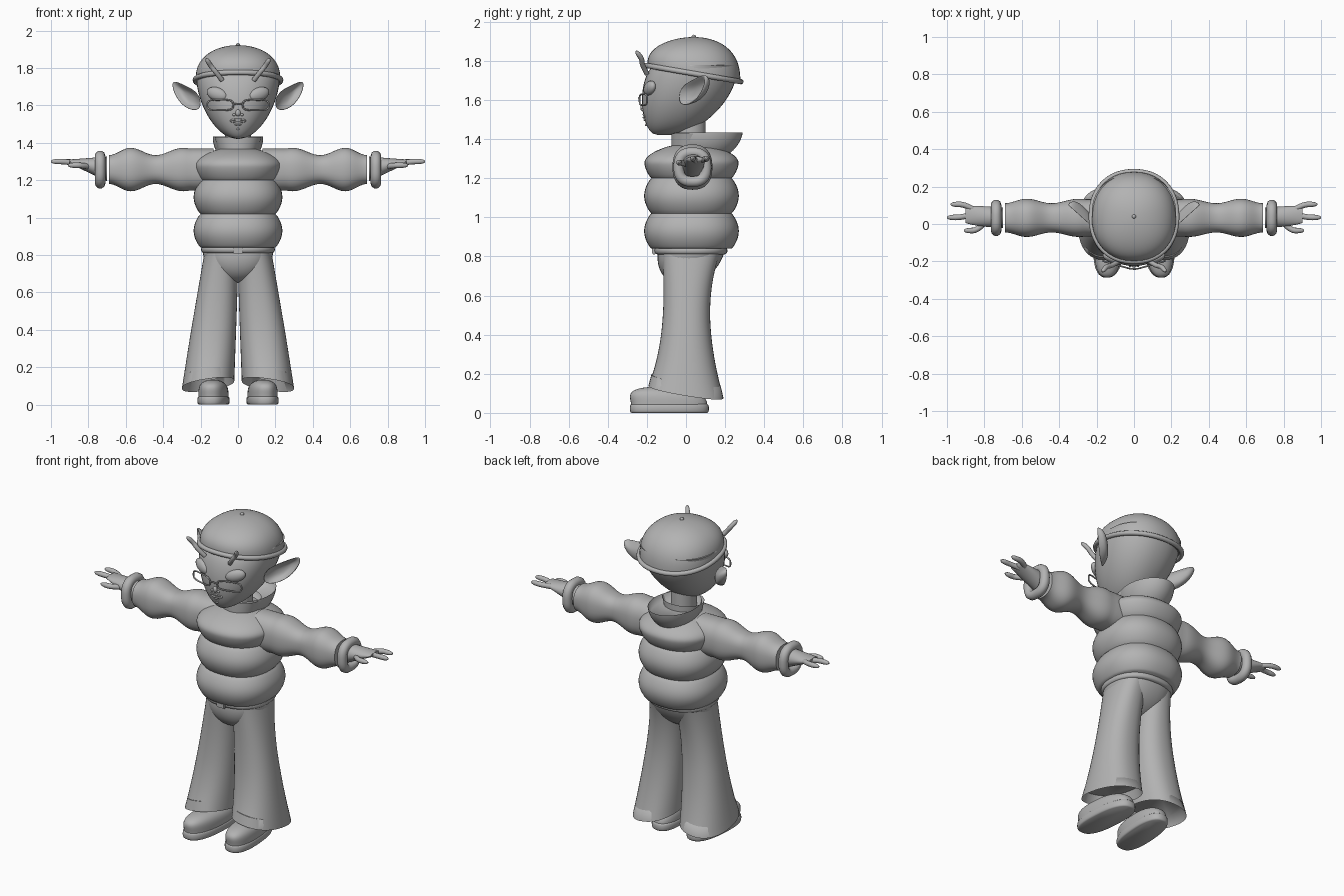
import bpy, bmesh, math
from math import sin, pi, sqrt
from mathutils import Vector, Matrix

if "Cube" in bpy.data.objects:
    bpy.data.objects.remove(bpy.data.objects["Cube"], do_unlink=True)

clay = bpy.data.materials.new("grey_clay")
clay.use_nodes = True
grey = (0.45, 0.45, 0.45, 1)
clay.diffuse_color = grey
clay.node_tree.nodes["Principled BSDF"].inputs["Base Color"].default_value = grey


def add_object(name, data, mirror):
    ob = bpy.data.objects.new(name, data)
    bpy.context.collection.objects.link(ob)
    data.materials.append(clay)
    if mirror:
        ob.modifiers.new("Mirror", "MIRROR").use_mirror_merge = False
    return ob


def add_mesh(name, bm, mirror=False):
    bmesh.ops.recalc_face_normals(bm, faces=bm.faces)
    mesh = bpy.data.meshes.new(name)
    bm.to_mesh(mesh)
    bm.free()
    ob = add_object(name, mesh, mirror)
    bpy.ops.object.select_all(action="DESELECT")
    ob.select_set(True)
    bpy.context.view_layer.objects.active = ob
    bpy.ops.object.shade_smooth_by_angle(angle=math.radians(75))
    return ob


def oval(radius_a, radius_b, count=40, power=2.2):
    """Points of a superellipse."""
    points = []
    for i in range(count):
        c, s = math.cos(math.tau * i / count), sin(math.tau * i / count)
        points.append((radius_a * math.copysign(abs(c) ** (2 / power), c),
                       radius_b * math.copysign(abs(s) ** (2 / power), s)))
    return points


def loft(name, section, axis="Z", power=2.2, mirror=False, steps=24, warp=None, recess=None):
    """section(t) gives position on the axis, centre a and b, radius a and b."""
    bm, loops = bmesh.new(), []
    for step in range(steps + 1):
        along, a, b, radius_a, radius_b = section(step / steps)
        loop = []
        for u, v in oval(max(radius_a, .002), max(radius_b, .002), power=power):
            co = Vector((a + u, b + v, along) if axis == "Z" else (along, a + u, b + v))
            loop.append(bm.verts.new(warp(co) if warp else co))
        loops.append(loop)
    for low, high in zip(loops, loops[1:]):
        for i in range(len(low)):
            bm.faces.new((low[i - 1], low[i], high[i], high[i - 1]))
    first = bm.faces.new(loops[0])
    bm.faces.new(loops[-1])
    if recess:
        bm.normal_update()
        bmesh.ops.inset_region(bm, faces=[first], thickness=.015)
        bmesh.ops.translate(bm, verts=first.verts[:], vec=(0, 0, recess))
    return add_mesh(name, bm, mirror)


def tube(name, points, radius, cyclic=False, mirror=False):
    """A round tube; open tubes get a rounded far end."""
    points = [Vector(p) for p in points]
    if not cyclic:
        points.insert(-1, points[-1].lerp(points[-2], .15))
    curve = bpy.data.curves.new(name, "CURVE")
    curve.dimensions, curve.bevel_depth, curve.bevel_resolution = "3D", radius, 3
    curve.use_fill_caps, curve.resolution_u = True, 6
    spline = curve.splines.new("NURBS")
    spline.points.add(len(points) - 1)
    for target, co in zip(spline.points, points):
        target.co = (*co, 1)
        target.radius = 1
    if not cyclic:
        spline.points[-1].radius = .3
    spline.order_u, spline.use_endpoint_u, spline.use_cyclic_u = 3, not cyclic, cyclic
    return add_object(name, curve, mirror)


def ball(name, centre, radii, yaw=0, roll=0, mirror=False):
    bm = bmesh.new()
    bmesh.ops.create_uvsphere(bm, u_segments=24, v_segments=14, radius=1)
    bm.transform(Matrix.Translation(centre) @ Matrix.Rotation(yaw, 4, "Z")
                 @ Matrix.Rotation(roll, 4, "Y") @ Matrix.Diagonal((*radii, 1)))
    return add_mesh(name, bm, mirror)


# Padded jacket: three puffs, rounded off at the shoulders
def jacket(t):
    puff = abs(sin(3 * pi * t)) ** .8
    shoulder = sqrt(1 - max(0, 5 * t - 4) ** 2)
    radius = (.2 + .037 * puff) * shoulder
    return .84 + .54 * t, 0, .028, radius, radius + .005 * shoulder


# Sleeves: two puffs each, ending in a rolled cuff
def sleeve(t):
    puff = sin(math.tau * max(t, .2)) ** 2
    return .13 + .68 * t - .12 * t * t, .033, 1.257, .078 + .024 * puff, .077 + .039 * puff


loft("jacket", jacket, power=2.3, steps=60)
loft("sleeves", sleeve, axis="X", power=2.4, mirror=True, steps=36)
tube("cuffs", [(.737, .033 + u, 1.257 + v) for u, v in oval(.07, .074, power=2.6)],
     .028, cyclic=True, mirror=True)


# Hood hanging behind, collar and neck
def hood(t):
    droop = sqrt(1 - .6 * t * t)
    return 1.433 - .12 * t, 0, .11 - .02 * t, .135 * droop, .18 * droop


loft("hood", hood, power=2, recess=-.04)
loft("collar", lambda t: (1.43 - .09 * t, 0, .025, .125 - .025 * t, .1), power=2, recess=-.04)
loft("neck", lambda t: (1.33 + .2 * t, 0, .02, .07, .08), power=2, steps=4)

# Hands with two fingers and a thumb
loft("palms", lambda t: (.7 + .2 * t, .033 + .015 * t, 1.26 + .04 * t, .055 - .012 * t ** 4, .066 - .055 * t),
     axis="X", power=2, mirror=True, steps=12)
for name, x, y, z in (("outer_fingers", .98, .105, 1.3), ("long_fingers", 1, .035, 1.3), ("thumbs", .91, -.035, 1.28)):
    tube(name, [(x - .13, .04 + y * .3, z - .01), (x - .08, y, z), (x, y, z)], .015, mirror=True)


# Flared trousers with a hem that dips outward and back
def hem(co):
    weight = max(0, 1 - max(0, co.z - .1) / .3)
    return co - weight * Vector((0, 0, .17 * co.y + .15 * (co.x - .14)))


def trouser_leg(t):
    return .11 + .73 * t, .16 - .075 * t, .03 * t ** 4, .14 - .05 * t, .12 + .2 * (t - .6) ** 2


def trouser_hips(t):
    radius = .19 * sqrt(1 - (1 - t) ** 2)
    return .65 + .19 * t, 0, .04 * t - .01, radius, .9 * radius


loft("trouser_legs", trouser_leg, power=2.3, mirror=True, warp=hem, recess=.06)
loft("trouser_hips", trouser_hips, power=2.3)


# Belt and buckle
def belt(t):
    bulge = .017 * sin(pi * t) ** .4
    return .81 + .04 * t, 0, .025, .18 + bulge, .17 + bulge


loft("belt", belt, power=2.3, steps=10)
bm = bmesh.new()
bmesh.ops.create_cube(bm, size=1, matrix=Matrix.Translation((0, -.163, .83)) @ Matrix.Diagonal((.056, .02, .042, 1)))
bmesh.ops.bevel(bm, geom=bm.edges[:], offset=.005, segments=2, affect="EDGES")
add_mesh("belt_buckle", bm)


# Shoes, toes turned slightly out
def splay(co):
    return co - Vector((.07 * co.y, 0, 0))


def sole(t):
    bulge = .008 * sin(pi * t) ** .4
    return .045 * t, .125, -.085, .076 + bulge, .194 + bulge


def shoe_upper(t):
    dome = sqrt(1 - t ** 4)
    return .03 + .105 * t, .125, -.085 - .05 * t * t, .079 * dome, .195 * dome


loft("soles", sole, power=2.5, mirror=True, steps=10, warp=splay)
loft("shoe_uppers", shoe_upper, power=2.4, mirror=True, warp=splay)


# Head: narrow chin, flat face and a skull that swells backward
def head(t):
    swell = sin(pi * t / 2)
    front = -.14 - .085 * sin(pi * t) ** .4
    back = -.06 + .325 * swell ** .6
    return 1.42 + .36 * t, 0, (front + back) / 2, .225 * sqrt(swell), (back - front) / 2


# Cap, tilted down at the back, with a rolled rim and a top button
def tilt(co):
    return co - Vector((0, 0, .9 * (co.y - .04) * (1.925 - co.z)))


def cap(t):
    rise = sin(pi * t / 2)
    dome = sqrt(1 - rise ** 2.5)
    return 1.735 + .187 * rise, 0, .04, .226 * dome, .238 * dome


loft("head", head, steps=40)
loft("cap", cap, warp=tilt)
tube("cap_rim", [tilt(Vector((u, .04 + v, 1.735))) for u, v in oval(.229, .241)], .014, cyclic=True)
ball("cap_button", (0, .04, 1.924), (.011, .011, .01))
tube("antennae", [(.085, -.2, 1.735), (.12, -.225, 1.78), (.145, -.225, 1.81), (.17, -.255, 1.85)], .013, mirror=True)

# Pointed, cupped ears
bm = bmesh.new()
outline = [(.19, 1.56), (.2, 1.67), (.29, 1.71), (.36, 1.745), (.35, 1.67), (.29, 1.58)]
edge = [Vector((x, .9 * x - .22, z)) for x, z in outline]
middle = Vector((.25, .035, 1.64))
rows = [[bm.verts.new(p.lerp(middle, inward) + Vector((0, depth, 0))) for p in edge]
        for inward, depth in ((.55, .035), (.15, .005), (0, 0), (.03, .02), (.45, .06))]
for row, following in zip(rows, rows[1:]):
    for i in range(len(edge)):
        bm.faces.new((row[i - 1], row[i], following[i], following[i - 1]))
bm.faces.new(rows[0])
bm.faces.new(rows[-1])
ears = add_mesh("ears", bm, mirror=True)
for edge in ears.data.edges:
    edge.use_edge_sharp = False
rounding = ears.modifiers.new("Subdivision", "SUBSURF")
rounding.levels = rounding.render_levels = 2

# Face: eyes, spectacles, nose and mouth
ball("eyes", (.112, -.185, 1.66), (.06, .026, .036), yaw=.38, roll=-.3, mirror=True)
tube("spectacle_frames", [(.095 + u, .28 * (.095 + u) - .245, 1.602 + v) for u, v in oval(.069, .028, power=3.6)],
     .0045, cyclic=True, mirror=True)
tube("spectacle_bridge", [(-.027, -.237, 1.605), (0, -.242, 1.612), (.027, -.237, 1.605)], .0045)
ball("nose", (0, -.222, 1.56), (.014, .012, .018))
ball("nostrils", (.021, -.222, 1.55), (.008, .008, .007), mirror=True)
tube("lips", [(u, .2 * abs(u) - .218, 1.518 + v) for u, v in oval(.038, .008, count=16)], .005, cyclic=True)
ball("lower_lip", (0, -.209, 1.497), (.018, .008, .005))
ball("chin_stud", (0, -.204, 1.473), (.007, .007, .007))
